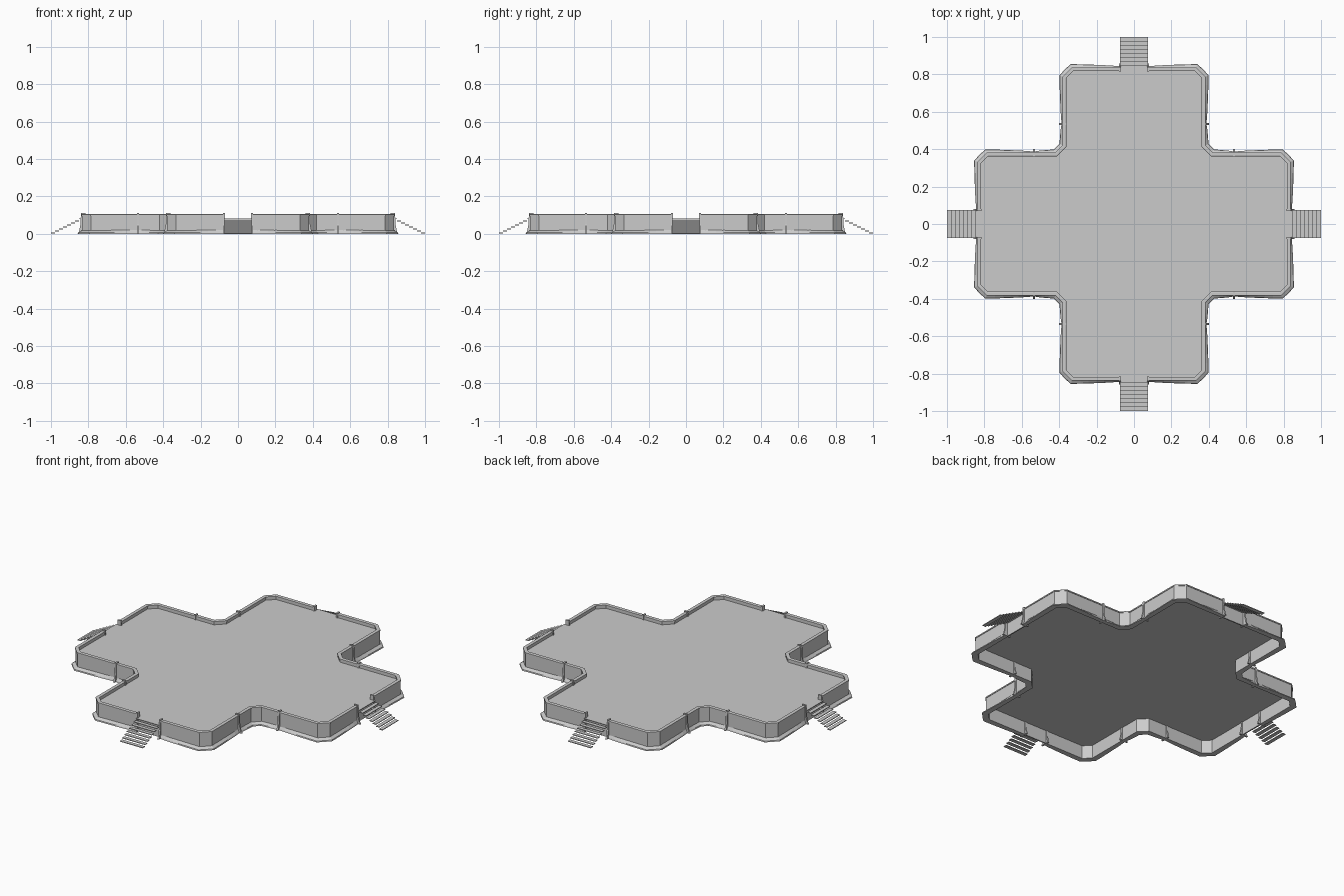
import bpy
import math
from mathutils import Vector, Matrix

cube = bpy.data.objects.get("Cube")
if cube:
    bpy.data.objects.remove(cube)

grey = bpy.data.materials.new("plain grey")
grey.use_nodes = True
colour = (0.6, 0.6, 0.6, 1)
grey.diffuse_color = colour
grey.node_tree.nodes["Principled BSDF"].inputs["Base Color"].default_value = colour

ARM, SIDE, DOOR = 0.828, 0.372, 0.075
FLOOR, TOP = 0.082, 0.105


def add(name, verts, faces):
    mesh = bpy.data.meshes.new(name)
    mesh.from_pydata([tuple(v) for v in verts], [], faces)
    mesh.materials.append(grey)
    obj = bpy.data.objects.new(name, mesh)
    bpy.context.collection.objects.link(obj)
    return obj


def four(obj):
    """Repeat a part on the other three sides."""
    for i in range(1, 4):
        copy = obj.copy()
        copy.name = f"{obj.name}_{i + 1}"
        copy.matrix_world = Matrix.Rotation(i * math.pi / 2, 4, 'Z')
        bpy.context.collection.objects.link(copy)


def box(name, x0, x1, y0, y1, z0, z1):
    v = [(x, y, z) for x in (x0, x1) for y in (y0, y1) for z in (z0, z1)]
    return add(name, v, [(0, 1, 3, 2), (4, 6, 7, 5), (0, 4, 5, 1),
                         (2, 3, 7, 6), (0, 2, 6, 4), (1, 5, 7, 3)])


def normals(path):
    """Outward mitred directions along an open path."""
    edges = [(b - a).normalized() for a, b in zip(path, path[1:])]
    sides = [Vector((e.y, -e.x)) for e in edges]
    result = []
    for a, b in zip([sides[0]] + sides, sides + [sides[-1]]):
        result.append((a + b) / (1 + a.dot(b)))
    return result


def sweep(name, path, profile_at):
    """Sweep a closed (offset, height) profile along a path."""
    verts, faces = [], []
    for i, (p, n) in enumerate(zip(path, normals(path))):
        prof = profile_at(i / (len(path) - 1))
        verts += [(p.x + n.x * o, p.y + n.y * o, z) for o, z in prof]
    k = len(prof)
    for i in range(len(path) - 1):
        for j in range(k):
            m = (j + 1) % k
            faces.append((i * k + j, i * k + m, (i + 1) * k + m, (i + 1) * k + j))
    faces += [tuple(range(k))[::-1], tuple(range(len(verts) - k, len(verts)))]
    return add(name, verts, faces)


# Wall line of one quadrant, from doorway to doorway
C = 0.044
half = [(ARM, DOOR), (ARM, SIDE - C), (ARM - C, SIDE), (SIDE + C, SIDE)]
quarter = [Vector(p) for p in half + [(y, x) for x, y in reversed(half)]]

# Perimeter wall and its overhanging cap
four(sweep("wall", quarter, lambda t: [(-.007, 0), (.007, 0), (.007, TOP - .008), (-.007, TOP - .008)]))
four(sweep("wall_cap", quarter, lambda t: [(-.010, TOP - .009), (.010, TOP - .009), (.010, TOP - .002),
                                           (.007, TOP), (-.007, TOP), (-.010, TOP - .002)]))


# Wavy sloping skirt banked against the wall between the fins
def section(a, b, steps=6):
    return [a.lerp(b, i / steps) for i in range(steps)]


def skirt_profile(t):
    s = math.sin(math.pi * t)
    w = 0.015 + 0.013 * s ** 0.7
    return [(.005, 0), (w, 0), (w - .002, .007), (.005, .024 - .006 * s)]


def subdivide(points):
    out = []
    for a, b in zip(points, points[1:]):
        out += section(a, b)
    return out + [points[-1]]


FIN = 0.535
pier_a, pier_b = Vector((FIN, SIDE)), Vector((SIDE, FIN))
runs = {"door_skirt_right": quarter[:3] + [pier_a],
        "corner_skirt": [pier_a] + quarter[3:5] + [pier_b],
        "door_skirt_left": [pier_b] + quarter[5:]}
for name, run in runs.items():
    four(sweep(name, subdivide(run), skirt_profile))

# Tapered buttress fins that clasp the wall
fin_profile = [(-.022, 0), (.030, 0), (.022, .012), (.014, .05), (.012, TOP + .005),
               (-.012, TOP + .005), (-.012, .05)]
spots = [(ARM, DOOR, 1, 0), (FIN, SIDE, 0, 1), (SIDE, FIN, 1, 0), (DOOR, ARM, 0, 1)]
for i, (x, y, nx, ny) in enumerate(spots):
    along = Vector((-ny, nx)) * 0.005
    mid = Vector((x, y))
    path = [mid - along, mid + along]
    four(sweep(f"fin_{i + 1}", path, lambda t: fin_profile))

# Cross-shaped deck
ring = []
for i in range(4):
    turn = Matrix.Rotation(i * math.pi / 2, 2)
    ring += [turn @ p for p in quarter]
n = len(ring)
deck_verts = [(p.x, p.y, z) for z in (FLOOR - .004, FLOOR) for p in ring]
deck_faces = [tuple(range(n))[::-1], tuple(range(n, 2 * n))]
deck_faces += [(i, (i + 1) % n, n + (i + 1) % n, n + i) for i in range(n)]
add("deck", deck_verts, deck_faces)

# Doorway panels under the deck edge
four(box("door_panel", ARM - .007, ARM, -DOOR, DOOR, 0, FLOOR - .004))

# Open stairs of thin treads
STEPS = 8
run = (1 - ARM) / STEPS
for i in range(STEPS):
    z = FLOOR - i * (FLOOR - .006) / (STEPS - 1)
    x = ARM + i * run
    four(box(f"tread_{i + 1}", x, x + run, -DOOR, DOOR, z - .004, z))
